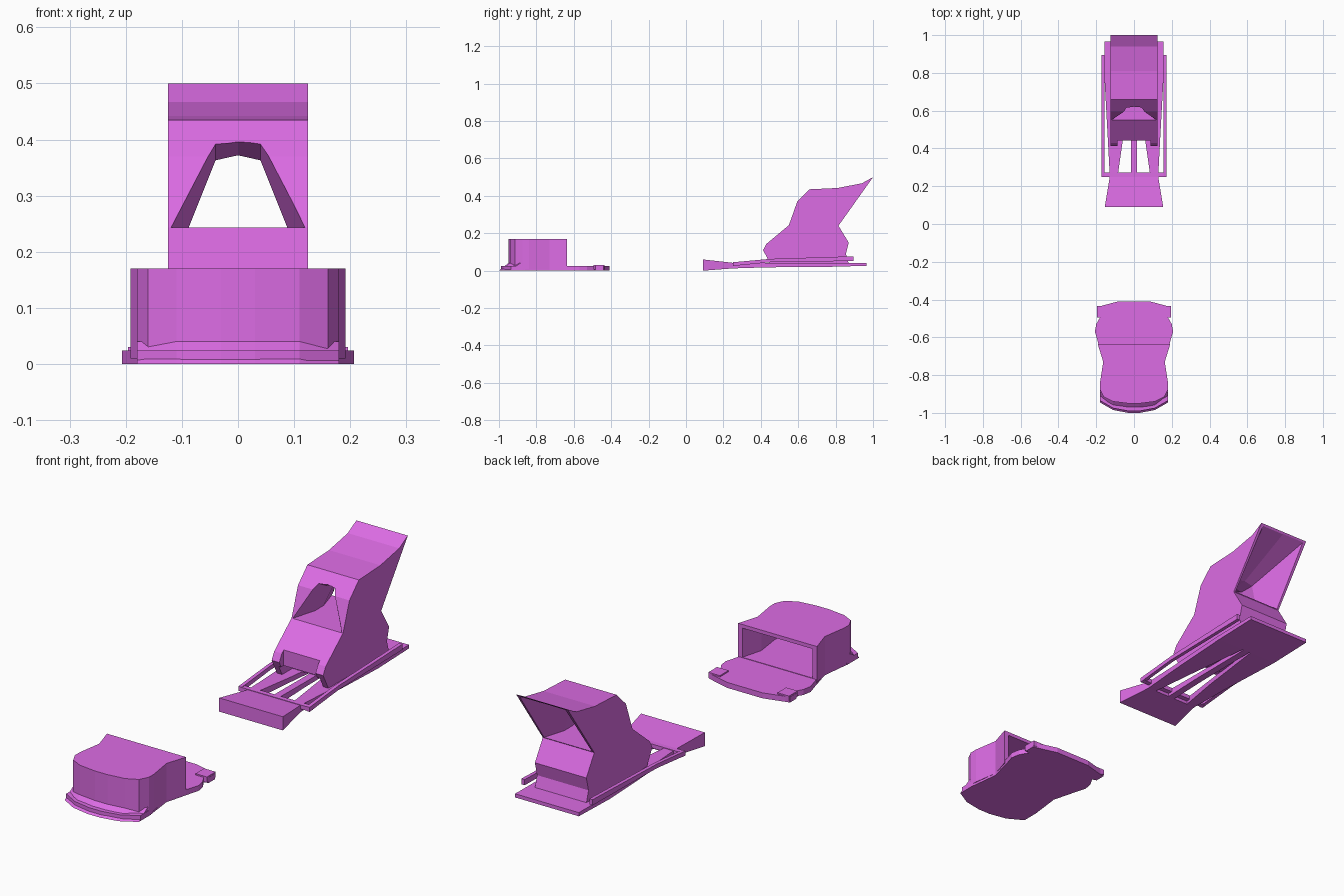
import bpy, bmesh

if "Cube" in bpy.data.objects:
    bpy.data.objects.remove(bpy.data.objects["Cube"])

mat = bpy.data.materials.new("orchid")
mat.diffuse_color = (0.72, 0.15, 0.78, 1)
mat.use_nodes = True
mat.node_tree.nodes["Principled BSDF"].inputs["Base Color"].default_value = mat.diffuse_color


def finish(name, bm):
    bmesh.ops.recalc_face_normals(bm, faces=bm.faces)
    me = bpy.data.meshes.new(name)
    bm.to_mesh(me)
    bm.free()
    ob = bpy.data.objects.new(name, me)
    bpy.context.collection.objects.link(ob)
    me.materials.append(mat)
    return ob


def loft(name, sections):
    """Closed solid through rings of equal point count."""
    bm = bmesh.new()
    rings = [[bm.verts.new(p) for p in s] for s in sections]
    n = len(rings[0])
    for a, b in zip(rings, rings[1:]):
        for i in range(n):
            bm.faces.new((a[i], a[(i + 1) % n], b[(i + 1) % n], b[i]))
    bm.faces.new(rings[0])
    bm.faces.new(rings[-1])
    return finish(name, bm)


def mirrored(half):
    """Close a right-hand outline (x >= 0) with its mirror image."""
    return half + [(-x, y) for x, y in reversed(half) if x > 1e-6]


def prism(name, outline, z0, z1):
    return loft(name, [[(x, y, z) for x, y in outline] for z in (z0, z1)])


def box(name, x0, x1, y0, y1, z0, z1):
    return prism(name, [(x0, y0), (x1, y0), (x1, y1), (x0, y1)], z0, z1)


def cut(ob, cutter):
    cutter.hide_render = True
    m = ob.modifiers.new("cut", "BOOLEAN")
    m.operation, m.solver, m.object = "DIFFERENCE", "EXACT", cutter
    bpy.context.view_layer.objects.active = ob
    bpy.ops.object.modifier_apply(modifier=m.name)
    bpy.data.objects.remove(cutter)


# ---- toe piece: foot plate, sloped front skirt, hollow cap, rear tabs
prism("toe_plate", mirrored([
    (0.03, -0.99), (0.11, -0.975), (0.18, -0.935), (0.18, -0.87),
    (0.163, -0.73), (0.195, -0.61), (0.207, -0.57), (0.2, -0.53), (0.177, -0.49),
    (0.197, -0.485), (0.197, -0.44), (0.085, -0.41)]), 0, 0.024)

loft("toe_skirt", [
    [(x, y, 0) for x, y in mirrored([(0.03, -1.0), (0.11, -0.985), (0.18, -0.945), (0.18, -0.86)])],
    [(x, y, 0.04) for x, y in mirrored([(0.03, -0.95), (0.11, -0.94), (0.18, -0.885), (0.178, -0.86)])]])

cap = prism("toe_cap", mirrored([
    (0.03, -0.95), (0.11, -0.94), (0.16, -0.915), (0.18, -0.875),
    (0.18, -0.84), (0.163, -0.73), (0.192, -0.635)]), 0.01, 0.17)
cut(cap, prism("cap_hollow", mirrored([
    (0.03, -0.93), (0.1, -0.92), (0.16, -0.87), (0.16, -0.84),
    (0.145, -0.73), (0.18, -0.6)]), 0.026, 0.154))
for s in (-1, 1):
    xs = sorted((s * 0.14, s * 0.196))
    box("toe_tab", *xs, -0.495, -0.435, 0.005, 0.03)

# ---- heel base plate with two tapered slots; columns are outer, slot, spine
bm = bmesh.new()
rows = [(0.09, 0.155, 0.1, 0.016), (0.25, 0.128, 0.087, 0.016),
        (0.44, 0.138, 0.06, 0.016), (0.75, 0.155, 0.022, 0.016),
        (0.965, 0.155, 0.022, 0.016)]
top = (0.06, 0.042, 0.04, 0.04, 0.042)
low = (0, 0.012, 0.018, 0.02, 0.026)
grid = [[bm.verts.new((x, y, z)) for x in (-o, -s, -c, c, s, o)]
        for (y, o, s, c), z in zip(rows, top)]
for r in range(4):
    for c in range(5):
        if not (r in (1, 2) and c in (1, 3)):
            bm.faces.new((grid[r][c], grid[r][c + 1], grid[r + 1][c + 1], grid[r + 1][c]))
lower = {round(r[0], 3): z for r, z in zip(rows, low)}
ext = bmesh.ops.extrude_face_region(bm, geom=bm.faces[:], use_keep_orig=True)
for v in ext["geom"]:
    if isinstance(v, bmesh.types.BMVert):
        v.co.z = lower[round(v.co.y, 3)]
finish("heel_base_plate", bm)

# ---- side rails and the crossbar joining them
for s in (-1, 1):
    loft("side_rail", [
        [(s * x, y, z) for x, z in ((0.157, a), (0.173, a), (0.173, b), (0.157, b))]
        for y, a, b in ((0.25, 0.025, 0.045), (0.45, 0.045, 0.063), (0.895, 0.052, 0.077))])
box("rail_crossbar", -0.173, 0.173, 0.25, 0.272, 0.026, 0.044)

# ---- heel tower from its side profile
profile = [(0.45, 0.038), (0.87, 0.038), (0.855, 0.09), (0.87, 0.15), (0.815, 0.24),
           (1.0, 0.5), (0.94, 0.467), (0.81, 0.442), (0.66, 0.435), (0.595, 0.37),
           (0.55, 0.243), (0.43, 0.143), (0.412, 0.11)]
tower = loft("heel_tower", [[(x, y, z) for y, z in profile] for x in (-0.125, 0.125)])


def arch(yb, yt, zb, zt, wb, wt, crown):
    """Trapezoid opening with a slightly peaked top."""
    return [(-wb, yb, zb), (wb, yb, zb), (wt, yt, zt), (0, yt, zt + crown), (-wt, yt, zt)]


# window flaring to the front, and flaring wide to the slanted back
cut(tower, loft("tower_window", [
    arch(0.52, 0.58, 0.243, 0.412, 0.128, 0.04, 0.004),
    arch(0.66, 0.67, 0.243, 0.363, 0.088, 0.04, 0.009),
    arch(0.72, 0.74, 0.243, 0.363, 0.088, 0.04, 0.009),
    arch(0.83, 1.02, 0.243, 0.505, 0.121, 0.118, 0)]))
# notch under the nose
cut(tower, box("nose_notch", -0.088, 0.088, 0.38, 0.443, 0, 0.2))
cut(tower, box("under_notch", -0.1, 0.1, 0.38, 0.52, 0, 0.085))
